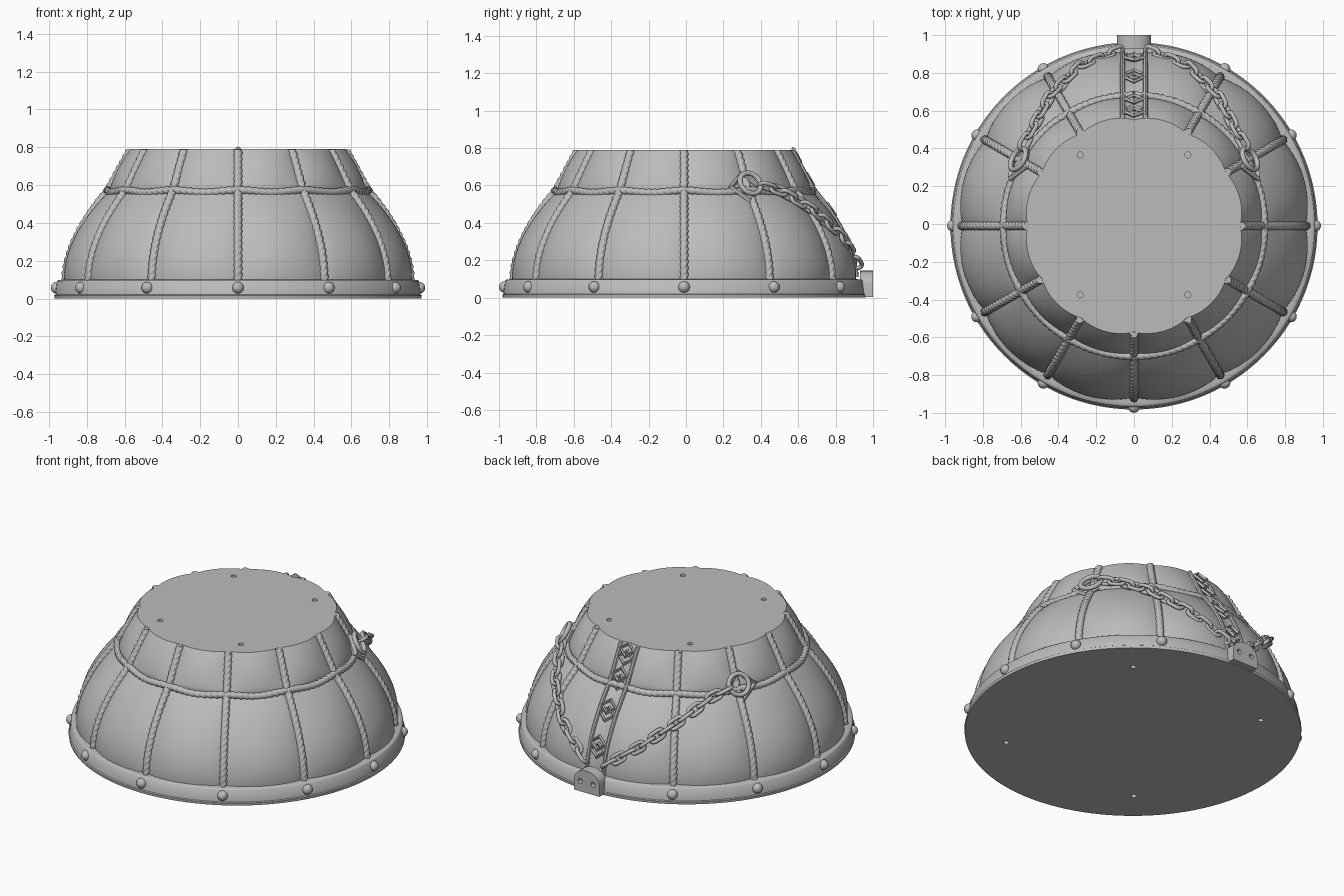
import bpy, bmesh
from math import sin, cos, pi, tau, radians
from mathutils import Vector, Matrix

if "Cube" in bpy.data.objects:
    bpy.data.objects.remove(bpy.data.objects["Cube"])

CY = -0.01                             # centre of the round body in y
BASE, WAIST, TOP = 0.1, 0.57, 0.79     # heights of rim, waist rope and flat top

stone = bpy.data.materials.new("plain_grey")
stone.use_nodes = True
stone.diffuse_color = (0.5, 0.5, 0.5, 1)
stone.node_tree.nodes["Principled BSDF"].inputs["Base Color"].default_value = (0.5, 0.5, 0.5, 1)


def finish(name, bm, angle=40):
    """Turn a bmesh into a smooth shaded object."""
    bmesh.ops.recalc_face_normals(bm, faces=bm.faces)
    mesh = bpy.data.meshes.new(name)
    bm.to_mesh(mesh)
    bm.free()
    mesh.materials.append(stone)
    obj = bpy.data.objects.new(name, mesh)
    bpy.context.collection.objects.link(obj)
    bpy.ops.object.select_all(action='DESELECT')
    obj.select_set(True)
    bpy.context.view_layer.objects.active = obj
    bpy.ops.object.shade_smooth_by_angle(angle=radians(angle))
    return obj


def drill(obj, spots, radius, depth, rotation=(0, 0, 0)):
    """Cut round holes, then remove the cutters."""
    for spot in spots:
        bpy.ops.mesh.primitive_cylinder_add(vertices=16, radius=radius, depth=depth,
                                            location=spot, rotation=rotation)
        cutter = bpy.context.object
        cutter.hide_render = True
        mod = obj.modifiers.new("hole", 'BOOLEAN')
        mod.operation = 'DIFFERENCE'
        mod.object = cutter
        bpy.context.view_layer.objects.active = obj
        bpy.ops.object.modifier_apply(modifier=mod.name)
        bpy.data.objects.remove(cutter)


def seam(z):
    """Radius of the body along the seams."""
    if z < WAIST:
        return 0.905 - 0.225 * max(0, (z - BASE) / (WAIST - BASE)) ** 1.8
    return 0.68 - 0.12 * (z - WAIST) / (TOP - WAIST)


def bulge(theta, z):
    """Padded swelling between the seams."""
    low = z < WAIST
    t = (z + 0.05) / (WAIST + 0.05) if low else (z - WAIST) / 0.26
    height = max(0, sin(pi * t)) ** 0.6
    return (0.035 if low else 0.03) * height * abs(sin(6 * theta)) ** 0.7


def polar(theta, r, z):
    return Vector((r * cos(theta), CY + r * sin(theta), z))


def frame(theta, z, lift=0):
    """Matrix lying on the seam surface: x around, y up the slope, z outward."""
    p = polar(theta, seam(z), z)
    up = (polar(theta, seam(z + 0.01), z + 0.01) - polar(theta, seam(z - 0.01), z - 0.01)).normalized()
    around = Vector((-sin(theta), cos(theta), 0))
    out = around.cross(up)
    m = Matrix((around, up, out)).transposed().to_4x4()
    m.translation = p + out * lift
    return m


def sweep(bm, path, radius, ref, closed=False, sides=8, twist=0, top=None):
    """Tube along a path; twist gives it three rope strands."""
    rings, travelled, n = [], 0, len(path)
    for i, p in enumerate(path):
        a = path[(i - 1) % n] if closed else path[max(i - 1, 0)]
        b = path[(i + 1) % n] if closed else path[min(i + 1, n - 1)]
        t = (b - a).normalized()
        u = (ref - t * ref.dot(t)).normalized()
        v = t.cross(u)
        ring = []
        for k in range(sides):
            ang = tau * k / sides
            r = radius
            if twist:
                r *= 0.78 + 0.3 * abs(cos(1.5 * (ang - travelled * twist)))
            q = p + (u * cos(ang) + v * sin(ang)) * r
            if top:
                q.z = min(q.z, top)
            ring.append(bm.verts.new(q))
        rings.append(ring)
        travelled += (b - p).length
    for i in range(n if closed else n - 1):
        a, b = rings[i], rings[(i + 1) % n]
        for k in range(sides):
            j = (k + 1) % sides
            bm.faces.new((a[k], a[j], b[j], b[k]))
    if not closed:
        bm.faces.new(rings[0])
        bm.faces.new(rings[-1])


# Padded body with its rim, as one closed shell
bm = bmesh.new()
SEG, ROWS = 168, 44
rim = [(0.97, 0), (0.972, 0.016), (0.966, 0.02), (0.957, 0.092), (0.95, 0.098), (0.935, 0.098)]
heights = [BASE + (TOP - BASE) * i / ROWS for i in range(ROWS + 1)]
rows = []
for r, z in rim:
    rows.append([bm.verts.new(polar(tau * k / SEG, r, z)) for k in range(SEG)])
for z in heights:
    rows.append([bm.verts.new(polar(tau * k / SEG, seam(z) + bulge(tau * k / SEG, z), z)) for k in range(SEG)])
for a, b in zip(rows, rows[1:]):
    for k in range(SEG):
        j = (k + 1) % SEG
        bm.faces.new((a[k], a[j], b[j], b[k]))
bm.faces.new(rows[0])
bm.faces.new(rows[-1])
body = finish("padded_body", bm, 45)
signs = [(sx, sy) for sx in (-1, 1) for sy in (-1, 1)]
drill(body, [(0.285 * sx, 0.37 * sy - 0.005, TOP) for sx, sy in signs], 0.016, 0.06)
drill(body, [(0.48 * sx, 0.57 * sy - 0.005, 0) for sx, sy in signs], 0.016, 0.06)

# Seam ropes and rim rivets, all but at the back
bm = bmesh.new()
studs = bmesh.new()
for k in range(12):
    if k == 3:
        continue
    th = k * pi / 6
    path = [polar(th, seam(z) + 0.006, z) for z in (BASE - 0.01 + 0.72 * i / 140 for i in range(141))]
    sweep(bm, path, 0.022, Vector((-sin(th), cos(th), 0)), sides=12, twist=60, top=TOP - 0.001)
    bmesh.ops.create_uvsphere(studs, u_segments=16, v_segments=10, radius=0.031,
                              matrix=Matrix.Translation(polar(th, 0.959, 0.057)))
finish("seam_ropes", bm, 60)
finish("rim_rivets", studs, 60)

# Waist rope, sagging a little between the seams
bm = bmesh.new()
path = [polar(tau * i / 720, 0.69, WAIST - 0.003 + 0.006 * cos(12 * tau * i / 720)) for i in range(720)]
sweep(bm, path, 0.02, Vector((0, 0, 1)), closed=True, sides=12, twist=60)
finish("waist_rope", bm, 60)

# Back plate with an arched top and two holes
bm = bmesh.new()
outline = [(0.09, 0.005), (0.09, 0.075)]
outline += [(0.09 * cos(a), 0.075 + 0.07 * sin(a)) for a in (pi * i / 12 for i in range(1, 12))]
outline += [(-0.09, 0.075), (-0.09, 0.005)]
face = bm.faces.new([bm.verts.new((x, 0.93, z)) for x, z in outline])
new = bmesh.ops.extrude_face_region(bm, geom=[face])["geom"]
bmesh.ops.translate(bm, vec=(0, 0.07, 0), verts=[v for v in new if isinstance(v, bmesh.types.BMVert)])
plate = finish("back_plate", bm, 35)
drill(plate, [(x, 1, 0.07) for x in (-0.045, 0.045)], 0.016, 0.06, (pi / 2, 0, 0))

# Back strap: two rails with interlocked diamonds between
bm = bmesh.new()
for s in (-1, 1):
    path = [frame(pi / 2, 0.11 + 0.69 * i / 30, 0.015).translation + Vector((s * 0.06, 0, 0)) for i in range(31)]
    sweep(bm, path, 0.013, Vector((1, 0, 0)), top=TOP - 0.001)
finish("strap_rails", bm)
bm = bmesh.new()
for z in (0.25, 0.44, 0.6, 0.73):
    m = frame(pi / 2, z, 0.018)
    for dy in (-0.022, 0.022):
        corners = [m @ Vector((0.048 * cos(a), dy + 0.04 * sin(a), dy * 0.2)) for a in (0, pi / 2, pi, 3 * pi / 2)]
        sweep(bm, corners, 0.011, m.to_3x3().col[2], closed=True, sides=4)
finish("strap_diamonds", bm, 30)

# Anchor rings on diamond mounts, and the chains down to the back plate
LINK = [Vector((s * 0.024 + 0.024 * cos(a), 0.024 * sin(a), 0))
        for s, a0 in ((1, -pi / 2), (-1, pi / 2)) for a in (a0 + pi * i / 6 for i in range(7))]
PATH = [(0.585, 0.42, 0.6), (0.535, 0.51, 0.57), (0.445, 0.68, 0.47),
        (0.29, 0.83, 0.33), (0.06, 0.925, 0.16)]
for side, s in (("left", 1), ("right", -1)):
    m = frame(pi / 2 - s * pi / 3, 0.59, 0.045)
    out = m.to_3x3().col[2]
    bm = bmesh.new()
    sweep(bm, [m @ Vector((0.062 * cos(tau * i / 32), 0.062 * sin(tau * i / 32), 0)) for i in range(32)],
          0.014, out, closed=True, sides=10)
    finish(side + "_anchor_ring", bm, 60)

    bm = bmesh.new()
    sweep(bm, [m @ Vector((-s * 0.02 + 0.09 * cos(tau * i / 4), 0.08 * sin(tau * i / 4) - 0.01, -0.025)) for i in range(4)],
          0.017, out, closed=True, sides=4)
    finish(side + "_anchor_mount", bm, 30)

    bm = bmesh.new()
    pts = [Vector((s * x, y, z)) for x, y, z in PATH]
    total = sum((b - a).length for a, b in zip(pts, pts[1:]))
    COUNT = 13
    for i in range(COUNT):
        d = total * (i + 0.3) / COUNT
        for a, b in zip(pts, pts[1:]):
            if d <= (b - a).length:
                break
            d -= (b - a).length
        t = (b - a).normalized()
        p = a + t * d
        n = Vector((p.x, p.y - CY, 0.35))
        n = (n - t * n.dot(t)).normalized()
        w = n.cross(t)
        u, v = (w, n) if i % 2 else (n, -w)
        rot = Matrix((t, u, v)).transposed()
        sweep(bm, [p + rot @ q for q in LINK], 0.0115, v, closed=True, sides=8)
    finish(side + "_chain", bm, 60)
